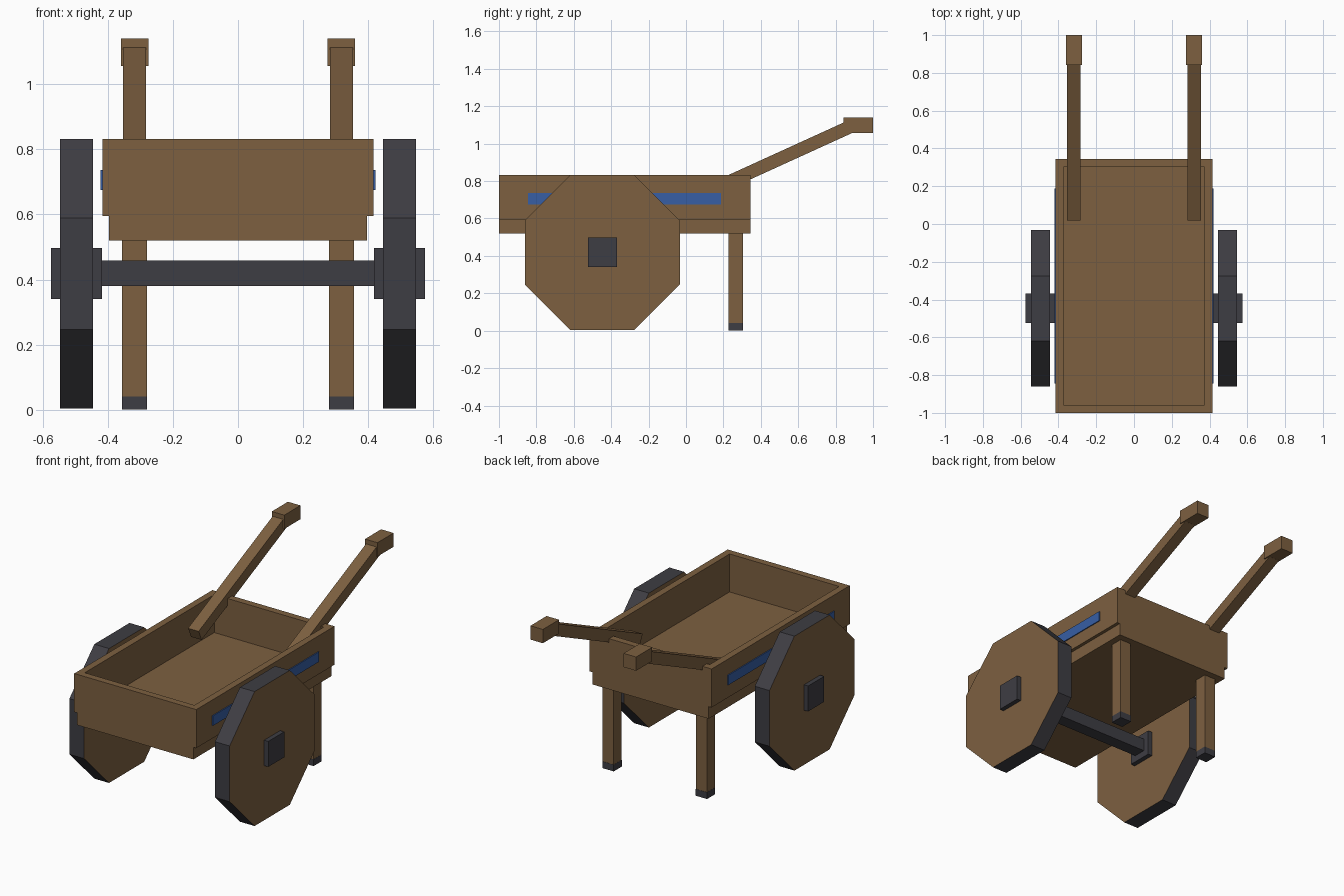
import bpy, bmesh, math
from mathutils import Matrix, Vector

if "Cube" in bpy.data.objects:
    bpy.data.objects.remove(bpy.data.objects["Cube"])


def material(name, colour):
    m = bpy.data.materials.new(name)
    m.diffuse_color = (*colour, 1)
    m.use_nodes = True
    m.node_tree.nodes["Principled BSDF"].inputs["Base Color"].default_value = m.diffuse_color
    return m


WOOD = material("wood brown", (0.205, 0.117, 0.051))
IRON = material("dark iron", (0.048, 0.047, 0.056))
BLUE = material("blue paint", (0.038, 0.114, 0.376))


def finish(name, bm, *mats):
    bmesh.ops.recalc_face_normals(bm, faces=bm.faces)
    mesh = bpy.data.meshes.new(name)
    bm.to_mesh(mesh)
    bm.free()
    for m in mats:
        mesh.materials.append(m)
    ob = bpy.data.objects.new(name, mesh)
    bpy.context.collection.objects.link(ob)
    return ob


def box_mesh(x, y, z):
    """Box from (min, max) ranges on each axis."""
    bm = bmesh.new()
    size = [r[1] - r[0] for r in (x, y, z)]
    mid = Vector([(r[0] + r[1]) / 2 for r in (x, y, z)])
    bmesh.ops.create_cube(bm, size=1, matrix=Matrix.Translation(mid) @ Matrix.Diagonal((*size, 1)))
    return bm


def box(name, x, y, z, mat):
    return finish(name, box_mesh(x, y, z), mat)


# Open tray: inset the top face and push it down to form the floor
bm = box_mesh((-0.416, 0.416), (-1, 0.345), (0.595, 0.832))
top = max(bm.faces, key=lambda f: f.calc_center_median().z)
bmesh.ops.inset_region(bm, faces=[top], thickness=0.06)
hole = bmesh.ops.extrude_face_region(bm, geom=[top])
floor_verts = [v for v in hole["geom"] if isinstance(v, bmesh.types.BMVert)]
bmesh.ops.translate(bm, verts=floor_verts, vec=(0, 0, -0.234))
if top.is_valid:
    bmesh.ops.delete(bm, geom=[top], context='FACES_ONLY')
finish("tray", bm, WOOD)

# Narrower bed under the tray, and the axle
box("tray_base", (-0.396, 0.396), (-1, 0.345), (0.52, 0.595), WOOD)
box("axle", (-0.43, 0.43), (-0.486, -0.408), (0.38, 0.458), IRON)

for s, side in ((-1, "left"), (1, "right")):
    def span(a, b):
        return tuple(sorted((s * a, s * b)))

    # Painted stripe on the tray side
    box(side + "_stripe", span(0.415, 0.422), (-0.845, 0.188), (0.675, 0.736), BLUE)

    # Octagonal wheel with wooden sides and an iron rim
    bm = bmesh.new()
    place = (Matrix.Translation((s * 0.496, -0.447, 0.418))
             @ Matrix.Rotation(math.pi / 2, 4, 'Y')
             @ Matrix.Rotation(math.pi / 8, 4, 'Z'))
    r = 0.414 / math.cos(math.pi / 8)
    bmesh.ops.create_cone(bm, cap_ends=True, segments=8, radius1=r, radius2=r,
                          depth=0.1, matrix=place)
    bm.normal_update()
    for f in bm.faces:
        f.material_index = 0 if abs(f.normal.x) > 0.9 else 1
    finish(side + "_wheel", bm, WOOD, IRON)
    box(side + "_hub", span(0.417, 0.574), (-0.525, -0.369), (0.34, 0.497), IRON)

    # Leg with an iron foot
    box(side + "_leg", span(0.28, 0.356), (0.227, 0.304), (0.04, 0.52), WOOD)
    box(side + "_foot", span(0.279, 0.357), (0.226, 0.305), (0, 0.041), IRON)

    # Sloping handle and its grip
    start, end = Vector((s * 0.318, 0.034, 0.706)), Vector((s * 0.318, 0.87, 1.087))
    d = end - start
    bm = box_mesh((-0.036, 0.036), (0, d.length), (-0.035, 0.035))
    bm.transform(Matrix.Translation(start) @ Matrix.Rotation(math.atan2(d.z, d.y), 4, 'X'))
    finish(side + "_handle", bm, WOOD)
    box(side + "_grip", span(0.275, 0.36), (0.843, 1), (1.056, 1.141), WOOD)
